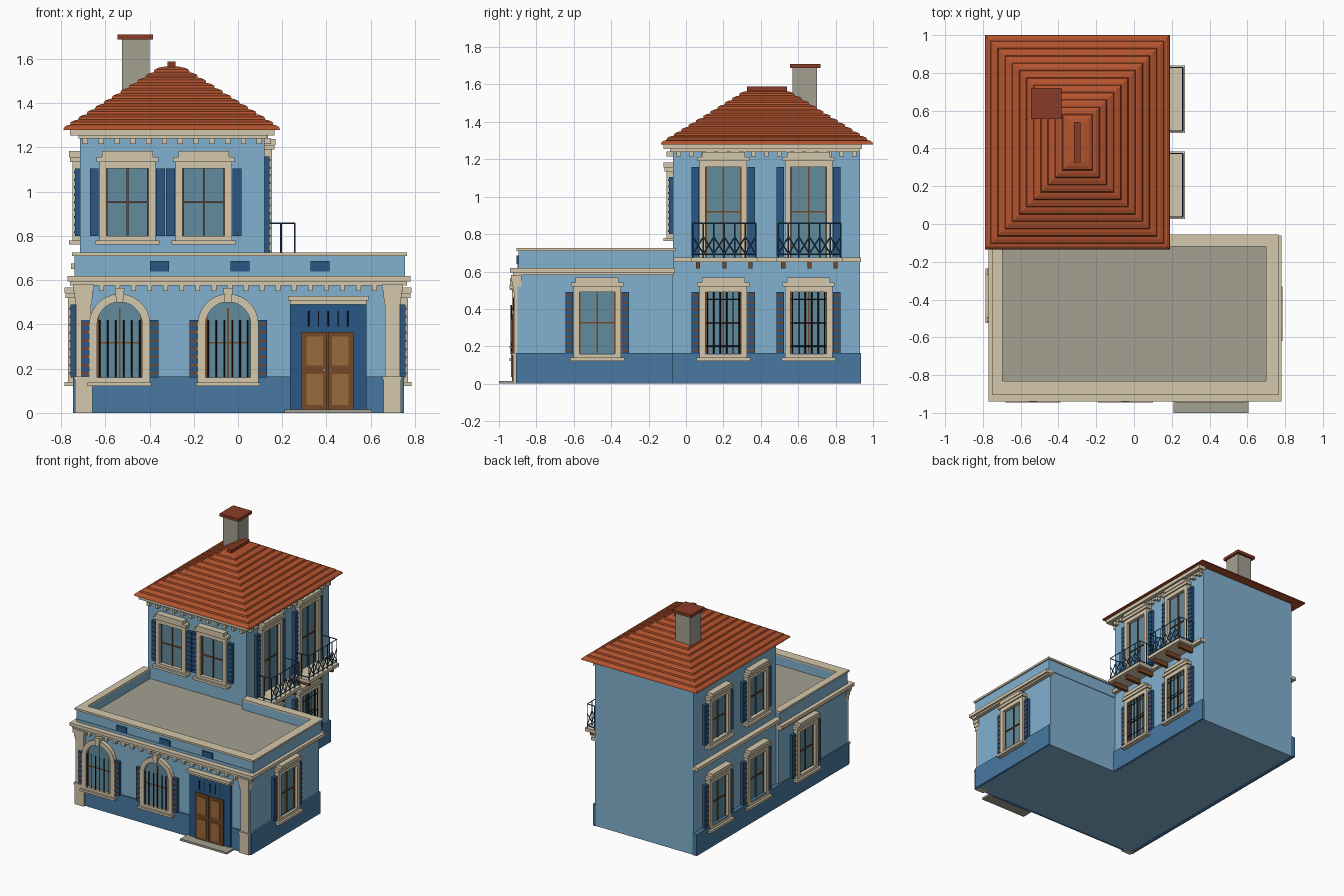
import bpy, bmesh, math

if "Cube" in bpy.data.objects:
    bpy.data.objects.remove(bpy.data.objects["Cube"])

def mat(name, *rgb):
    m = bpy.data.materials.new(name)
    m.diffuse_color = [(c / 255) ** 2.2 for c in rgb] + [1]
    m.use_nodes = True
    m.node_tree.nodes["Principled BSDF"].inputs["Base Color"].default_value = m.diffuse_color
    return m

WALL = mat("light_blue", 128, 176, 206)
BASE = mat("mid_blue", 74, 120, 160)
NAVY = mat("dark_blue", 46, 88, 132)
CREAM = mat("cream", 212, 198, 170)
STONE = mat("stone", 162, 158, 144)
TILE = mat("tile", 178, 84, 50)
BRICK = mat("brick", 135, 62, 42)
BROWN = mat("brown", 118, 74, 44)
WOOD = mat("wood", 152, 106, 62)
GLASS = mat("glass", 98, 138, 156)
IRON = mat("iron", 28, 36, 48)

# Wall faces: across axis u, outward distance w, height z
FACES = {"front": ("y", -0.90, -1), "tower_front": ("y", -0.07, -1),
         "right": ("x", 0.735, 1), "tower_right": ("x", 0.12, 1),
         "left": ("x", -0.735, -1), "tower_left": ("x", -0.715, -1)}

def pt(face, u, w, z):
    axis, plane, s = FACES[face]
    return (u, plane + s * w, z) if axis == "y" else (plane + s * w, u, z)

def finish(bm, name, m):
    bmesh.ops.recalc_face_normals(bm, faces=bm.faces)
    me = bpy.data.meshes.new(name)
    bm.to_mesh(me)
    bm.free()
    me.materials.append(m)
    bpy.context.collection.objects.link(bpy.data.objects.new(name, me))

def boxes(name, m, items, face=None):
    """Each item is (x0,x1,y0,y1,z0,z1), or (u0,u1,w0,w1,z0,z1) on a wall face."""
    bm = bmesh.new()
    for a, b, c, d, e, f in items:
        p, q = (a, c, e), (b, d, f)
        if face:
            p, q = pt(face, *p), pt(face, *q)
        for v in bmesh.ops.create_cube(bm, size=1)["verts"]:
            v.co = [(p[i] + q[i]) / 2 + v.co[i] * abs(q[i] - p[i]) for i in range(3)]
    finish(bm, name, m)

def prism(name, m, face, outline, w0, w1):
    bm = bmesh.new()
    f = bm.faces.new([bm.verts.new(pt(face, u, w0, z)) for u, z in outline])
    out = bmesh.ops.extrude_face_region(bm, geom=[f])["geom"]
    a, b = pt(face, 0, w0, 0), pt(face, 0, w1, 0)
    bmesh.ops.translate(bm, vec=[b[i] - a[i] for i in range(3)],
                        verts=[g for g in out if isinstance(g, bmesh.types.BMVert)])
    finish(bm, name, m)

def rods(name, m, paths, r):
    cu = bpy.data.curves.new(name, "CURVE")
    cu.dimensions, cu.bevel_depth, cu.bevel_resolution, cu.use_fill_caps = "3D", r, 0, True
    for path in paths:
        s = cu.splines.new("POLY")
        s.points.add(len(path) - 1)
        for q, co in zip(s.points, path):
            q.co = (*co, 1)
    cu.materials.append(m)
    bpy.context.collection.objects.link(bpy.data.objects.new(name, cu))

def shutters(n, face, u, z0, z1, a, b):
    board, slats = [], []
    for s in (-1, 1):
        l, r = sorted((u + s * a, u + s * b))
        board.append((l, r, 0, 0.022, z0, z1))
        k = round((z1 - z0) / 0.035)
        slats += [(l + 0.004, r - 0.004, 0.02, 0.027, z0 + (i + 0.35) * (z1 - z0) / k,
                   z0 + (i + 0.65) * (z1 - z0) / k) for i in range(k)]
    boxes(n + "_shutters", NAVY, board, face)
    boxes(n + "_slats", BROWN if z0 < 0.5 else NAVY, slats, face)

def grille(n, face, u, z0, z1, hw, cross):
    p = [[pt(face, u + k * hw * 0.36, 0.034, z0), pt(face, u + k * hw * 0.36, 0.034, z1)]
         for k in (-2.5, -1.5, -.5, .5, 1.5, 2.5)]
    p += [[pt(face, u - hw, 0.034, z), pt(face, u + hw, 0.034, z)] for z in cross]
    rods(n + "_bars", IRON, p, 0.0035)

def muntins(n, face, u, z0, z1, hw):
    zm, t = z0 + 0.5 * (z1 - z0), 0.004
    boxes(n + "_muntins", BROWN, [(u - t, u + t, 0, 0.014, z0, z1), (u - hw, u + hw, 0, 0.014, zm - t, zm + t),
          (u - hw, u - hw + 0.006, 0, 0.014, z0, z1), (u + hw - 0.006, u + hw, 0, 0.014, z0, z1)], face)

def window(n, face, u, z0, z1, sill=True, barred=False):
    hw = 0.095
    boxes(n + "_glass", GLASS, [(u - hw, u + hw, 0, 0.007, z0, z1)], face)
    muntins(n, face, u, z0, z1, hw)
    trim = [(u + s * hw, u + s * (hw + 0.032), 0, 0.034, z0 - 0.02, z1 + 0.03) for s in (-1, 1)]
    trim += [(u - hw, u + hw, 0, 0.034, z1, z1 + 0.04), (u - 0.14, u + 0.14, 0, 0.044, z1 + 0.03, z1 + 0.052),
             (u - 0.115, u + 0.115, 0, 0.05, z1 + 0.052, z1 + 0.078)]
    if sill:
        trim += [(u - hw, u + hw, 0, 0.034, z0 - 0.02, z0),
                 (u - 0.145, u + 0.145, 0, 0.05, z0 - 0.038, z0 - 0.02)]
    boxes(n + "_surround", CREAM, trim, face)
    shutters(n, face, u, z0, z1, 0.13, 0.17)
    if barred:
        grille(n, face, u, z0, z1, hw, (0.20, 0.325, 0.45))

def arch(u, r, z0, zs, n=14):
    return [(u - r, z0)] + [(u - r * math.cos(math.pi * i / n), zs + r * math.sin(math.pi * i / n))
                            for i in range(n + 1)] + [(u + r, z0)]

# Walls, plinths, flat roof and parapet
boxes("front_block_wall", WALL, [(-.735, .735, -.90, -.07, 0, .64)])
boxes("tower_wall", WALL, [(-.715, .12, -.07, .93, 0, 1.28)])
boxes("plinth", BASE, [(-.745, .75, -.91, -.89, 0, .165), (.73, .75, -.91, -.07, 0, .165),
                       (-.745, -.71, -.91, .935, 0, .165), (.11, .135, -.07, .935, 0, .165)])
boxes("roof_deck", STONE, [(-.70, .71, -.84, -.07, .63, .645)])
ring = lambda o, z0, z1: [(-.74 - o, .755 + o, -.895 - o, -.83, z0, z1), (-.74 - o, -.695, -.83, -.07, z0, z1),
                          (.70, .755 + o, -.83, -.065 + o, z0, z1), (.12, .70, -.12, -.065 + o, z0, z1)]
boxes("parapet", WALL, ring(0, .62, .712))
boxes("parapet_cap", CREAM, ring(.01, .71, .725))
boxes("parapet_vents", NAVY, [(x - .043, x + .043, -.905, -.88, .64, .686) for x in (-.355, .01, .37)])

# Cornices, string courses and dentils
boxes("front_cornice", CREAM, [(-.77, .78, -.94, -.88, .595, .62), (-.76, .765, -.925, -.88, .575, .597),
      (.72, .78, -.94, -.06, .595, .62), (.72, .765, -.925, -.065, .582, .597),
      (-.77, -.72, -.94, -.06, .595, .62), (-.76, -.72, -.925, -.065, .582, .597)])
boxes("string_course", CREAM, [(.11, .15, -.07, .935, .65, .675), (-.755, -.71, -.07, .935, .65, .675)])
boxes("tower_cornice", CREAM, [(-.76, .16, -.12, -.06, 1.255, 1.283), (.11, .165, -.12, .94, 1.255, 1.283),
                               (-.72, .13, -.085, -.06, 1.24, 1.256), (.11, .135, -.07, .93, 1.24, 1.256)])
boxes("front_dentils", CREAM, [(x - .011, x + .011, -.925, -.89, .55, .578)
                               for x in [-.69 + .0726 * i for i in range(20)]])
boxes("tower_dentils", CREAM,
      [(x - .012, x + .012, -.105, -.06, 1.215, 1.242) for x in [-.69 + .0715 * i for i in range(12)]] +
      [(.11, .15, y - .012, y + .012, 1.215, 1.242) for y in [-.04 + .0672 * i for i in range(15)]])

# Corner pilasters with pedestals and capitals
for s in (-1, 1):
    at = lambda h, d, z0, z1: (s * .698 - h, s * .698 + h, -.90 - d, -.88, z0, z1)
    boxes("corner_pilaster", CREAM, [at(.034, .02, 0, .58), at(.04, .026, 0, .15), at(.044, .03, .15, .165),
          at(.037, .025, .49, .52), at(.041, .03, .52, .55), at(.047, .036, .55, .58)])

# Rectangular windows
for x in (-.5, -.155):
    window("tower_front_window", "tower_front", x, .80, 1.105)
for y in (.2, .655):
    window("lower_right_window", "tower_right", y, .16, .49, barred=True)
    window("balcony_door", "tower_right", y, .68, 1.16, sill=False)
for y in (.19, .65):
    window("lower_left_window", "tower_left", y, .16, .49)
    window("upper_left_window", "tower_left", y, .80, 1.105)
window("block_right_window", "right", -.475, .16, .49)
window("block_left_window", "left", -.38, .16, .49)

# Arched front windows
for x in (-.535, -.045):
    prism("arch_glass", GLASS, "front", arch(x, .105, .16, .40), 0, .012)
    muntins("arch", "front", x, .16, .475, .10)
    prism("arch_surround", CREAM, "front", arch(x, .138, .14, .40) + arch(x, .102, .14, .40)[::-1], 0, .03)
    prism("keystone", CREAM, "front", [(x - .015, .50), (x + .015, .50), (x + .022, .565), (x - .022, .565)], 0, .042)
    boxes("arch_sill", CREAM, [(x - .145, x + .145, 0, .045, .122, .138), (x - .135, x + .135, 0, .03, .138, .16)], "front")
    shutters("arch", "front", x, .16, .42, .135, .175)
    grille("arch", "front", x, .16, .42, .10, ())

# Entrance door
boxes("door_surround", NAVY, [(.235, .58, -.92, -.89, 0, .49)])
boxes("door_hood", CREAM, [(.235, .58, -.93, -.89, .49, .507), (.225, .59, -.945, -.89, .507, .528)])
boxes("door_leaves", BROWN, [(.285, .403, -.93, -.9, .015, .365), (.407, .525, -.93, -.9, .015, .365)])
boxes("door_panels", WOOD, [(x - .037, x + .037, -.936, -.9, a, b) for x in (.347, .463)
                            for a, b in ((.035, .175), (.215, .345))])
boxes("door_knobs", CREAM, [(x - .005, x + .005, -.945, -.92, .19, .2) for x in (.39, .42)])
rods("transom_bars", IRON, [[(.32 + .044 * i, -.922, .39), (.32 + .044 * i, -.922, .46)] for i in range(5)], .003)
boxes("door_step", STONE, [(.21, .605, -1.0, -.9, 0, .015)])

# Balconies
for c in (.205, .66):
    boxes("balcony_slab", CREAM, [(.11, .27, c - .178, c + .178, .65, .675)])
    boxes("balcony_brackets", BROWN, [(.11, .245, c + d - .011, c + d + .011, .615, .65) for d in (-.14, 0, .14)])
    a, b, X, n = c - .168, c + .168, .257, 6
    st = (b - a) / n
    paths = [[(.12, a, z), (X, a, z), (X, b, z), (.12, b, z)] for z in (.692, .857)]
    paths += [[(X, a + i * st, .675), (X, a + i * st, .857)] for i in range(n + 1)]
    paths += [[(x, y, .675), (x, y, .857)] for x in (.135, .195) for y in (a, b)]
    for i in range(n):
        y, e = a + i * st, a + (i + 1) * st
        paths += [[(X, y, .695), (X, e, .785)], [(X, e, .695), (X, y, .785)]]
    rods("balcony_railing", NAVY, paths, .004)

# Hipped roof of overlapping tile courses
bm, rings, N = bmesh.new(), [(.46, .54, 1.282)], 12
for i in range(N):
    t, e = i / N, (i + 1) / N
    size = lambda k, o: (.49 - .455 * k + o, .5675 - .465 * k + o)
    z, dz = 1.28 + .285 * t, .285 / N
    g = .008 if i else 0
    rings += [(*size(t, g), z), (*size(t, g - .004), z + .011),
              (*size(t + .5 / N, .004), z + dz * .82), (*size(e, 0), z + dz)]
loops = [[bm.verts.new((-.30 + sx * hx, .4325 + sy * hy, z)) for sx, sy in ((-1, -1), (1, -1), (1, 1), (-1, 1))]
         for hx, hy, z in rings]
for p, q in zip(loops, loops[1:]):
    for k in range(4):
        bm.faces.new((p[k], p[k - 1], q[k - 1], q[k]))
bm.faces.new(loops[0])
bm.faces.new(loops[-1])
finish(bm, "tiled_roof", TILE)
boxes("roof_ridge", BRICK, [(-.318, -.282, .325, .54, 1.56, 1.588)])
boxes("chimney", STONE, [(-.525, -.40, .57, .70, 1.36, 1.69)])
boxes("chimney_cap", BRICK, [(-.545, -.385, .555, .72, 1.688, 1.71)])
